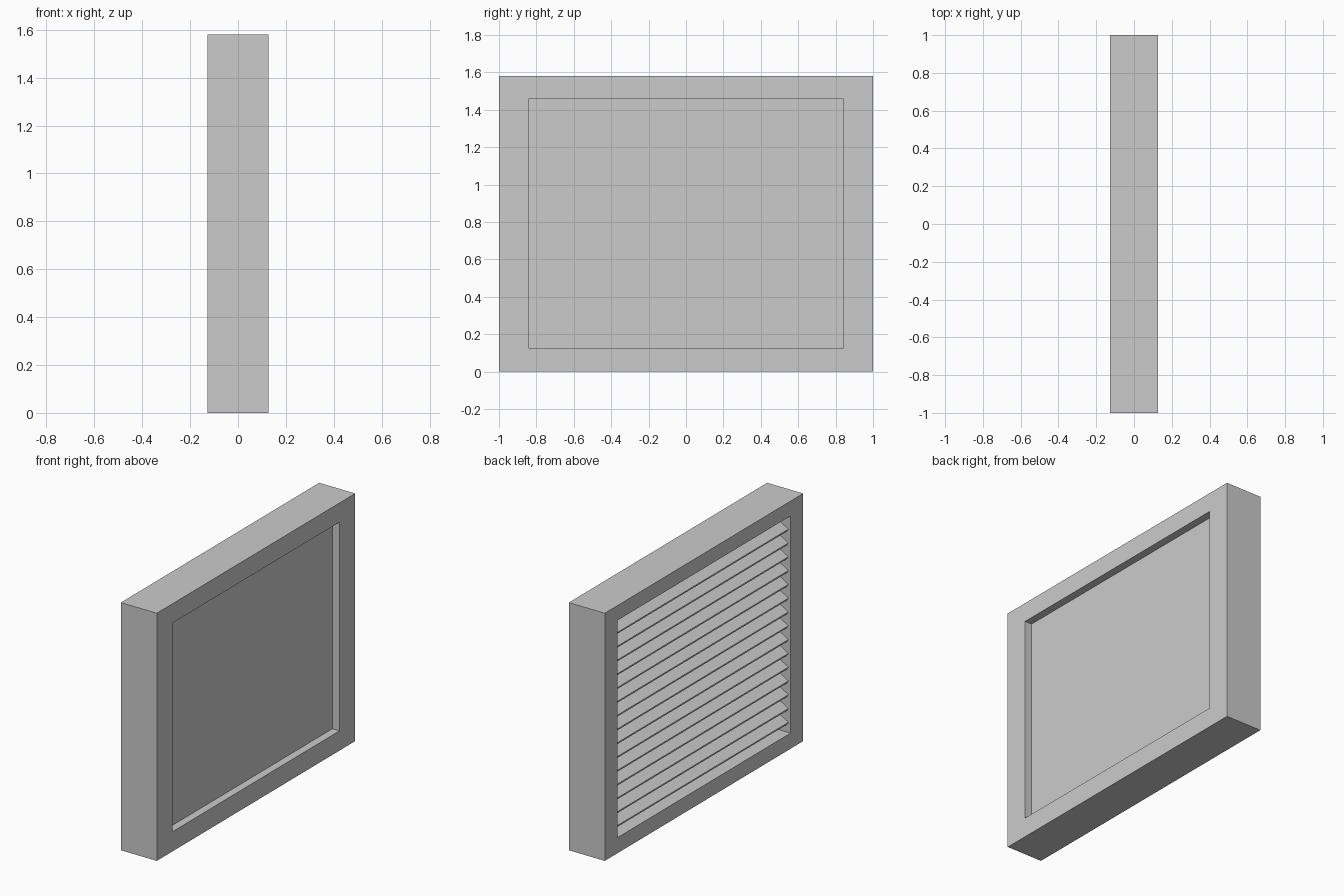
import bpy, bmesh, math

if "Cube" in bpy.data.objects:
    bpy.data.objects.remove(bpy.data.objects["Cube"])

HALF_X, HALF_Y, TOP = 0.127, 1.0, 1.58


def make_object(name, bm):
    bmesh.ops.recalc_face_normals(bm, faces=bm.faces)
    mesh = bpy.data.meshes.new(name)
    bm.to_mesh(mesh)
    bm.free()
    obj = bpy.data.objects.new(name, mesh)
    bpy.context.collection.objects.link(obj)
    return obj


def recess(bm, side, half_y, z0, z1, floor_x):
    """Inset the -x or +x face to the given opening and sink it to floor_x."""
    bm.normal_update()
    face = max(bm.faces, key=lambda f: f.normal.x * side)
    bmesh.ops.inset_region(bm, faces=[face], thickness=0.05)
    for v in face.verts:
        v.co.y = math.copysign(half_y, v.co.y)
        v.co.z = z1 if v.co.z > TOP / 2 else z0
    new = bmesh.ops.extrude_discrete_faces(bm, faces=[face])["faces"][0]
    for v in new.verts:
        v.co.x = floor_x


# Frame: solid block with a deep louvre pocket at -x and a shallow recess at +x
bm = bmesh.new()
bmesh.ops.create_cube(bm, size=1)
for v in bm.verts:
    v.co = (v.co.x * 2 * HALF_X, v.co.y * 2 * HALF_Y, (v.co.z + 0.5) * TOP)
recess(bm, 1, 0.842, 0.126, 1.457, 0.077)
recess(bm, -1, 0.872, 0.10, 1.485, 0.06)
make_object("vent_frame", bm)

# Louvre slats: thin boards sloping down and outward
SLATS, PITCH, FIRST_Z = 15, 0.088, 0.148
TIP_X, LENGTH, THICK, ANGLE = -0.102, 0.15, 0.02, math.radians(30)
c, s = math.cos(ANGLE), math.sin(ANGLE)
profile = [(0, 0), (LENGTH * c, LENGTH * s),
           (LENGTH * c - THICK * s, LENGTH * s + THICK * c),
           (-THICK * s, THICK * c)]
for i in range(SLATS):
    bm = bmesh.new()
    z = FIRST_Z + i * PITCH
    face = bm.faces.new([bm.verts.new((TIP_X + px, -0.872, z + pz))
                         for px, pz in profile])
    ext = bmesh.ops.extrude_face_region(bm, geom=[face])["geom"]
    for v in ext:
        if isinstance(v, bmesh.types.BMVert):
            v.co.y = 0.872
    make_object(f"louvre_slat_{i + 1}", bm)
